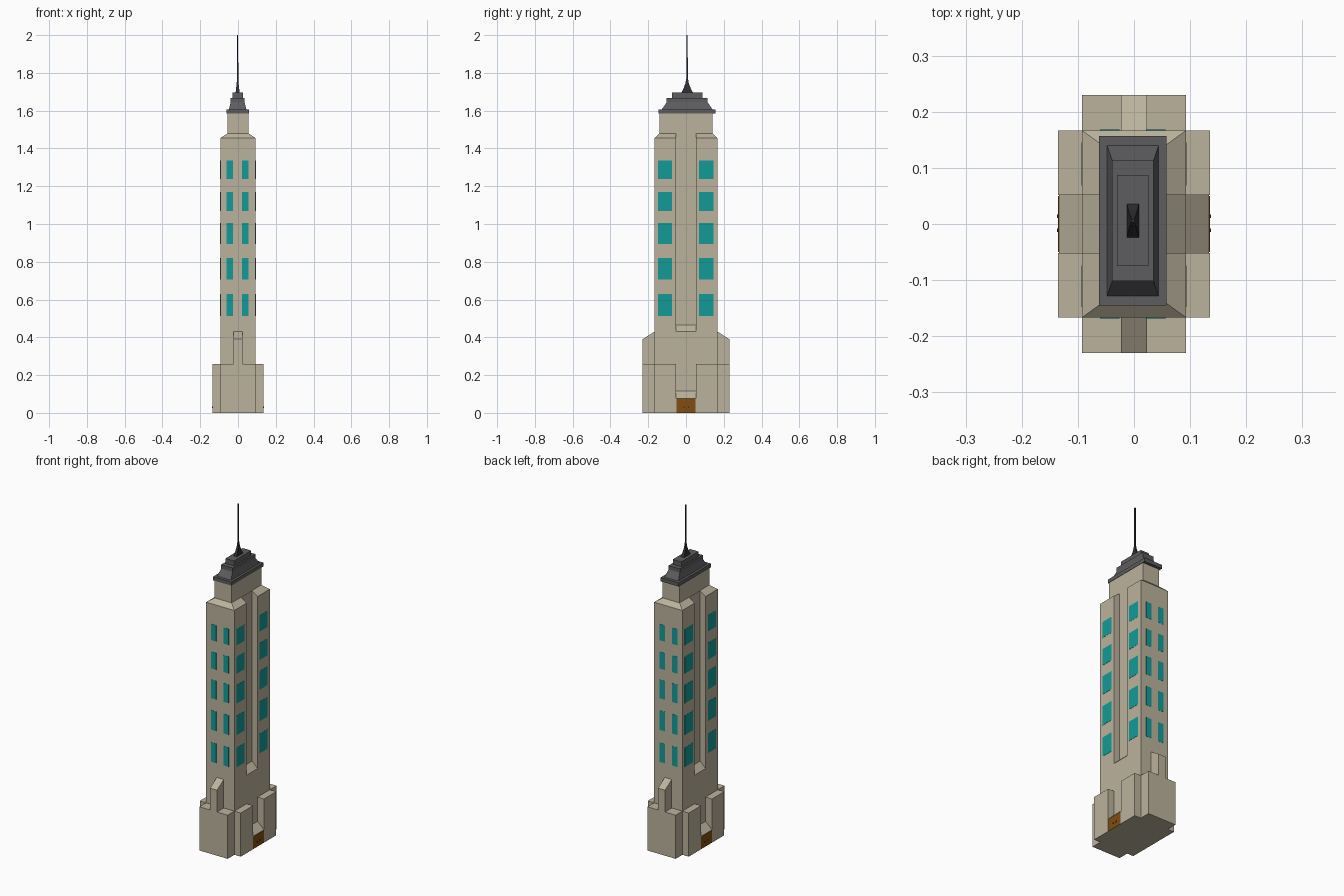
import bpy, bmesh

if "Cube" in bpy.data.objects:
    bpy.data.objects.remove(bpy.data.objects["Cube"])


def mat(name, rgb):
    m = bpy.data.materials.new(name)
    m.diffuse_color = (*rgb, 1)
    m.use_nodes = True
    m.node_tree.nodes["Principled BSDF"].inputs["Base Color"].default_value = m.diffuse_color
    return m


STONE = mat("stone", (0.50, 0.45, 0.34))
SLATE = mat("slate", (0.11, 0.11, 0.115))
GLASS = mat("glass", (0.006, 0.33, 0.31))
WOOD = mat("wood", (0.22, 0.075, 0.005))
DARK = mat("dark_metal", (0.03, 0.03, 0.035))


def finish(bm, name, material):
    bmesh.ops.recalc_face_normals(bm, faces=bm.faces)
    me = bpy.data.meshes.new(name)
    bm.to_mesh(me)
    bm.free()
    ob = bpy.data.objects.new(name, me)
    bpy.context.collection.objects.link(ob)
    if material:
        me.materials.append(material)
    return ob


def loft(bm, rings, cx=0, cy=0):
    """Stack of centred rectangles given as (half x, half y, z)."""
    loops = [[bm.verts.new((cx + sx * hx, cy + sy * hy, z))
              for sx, sy in ((-1, -1), (1, -1), (1, 1), (-1, 1))] for hx, hy, z in rings]
    for a, b in zip(loops, loops[1:]):
        for i in range(4):
            j = (i + 1) % 4
            bm.faces.new((a[i], a[j], b[j], b[i]))
    bm.faces.new(loops[0])
    bm.faces.new(loops[-1])


def prism(bm, profile, lo, hi, axis, sign=1):
    """Profile of (outward, z) points extruded lo..hi across; outward runs along axis."""
    def co(o, t, z):
        return (sign * o, t, z) if axis == 'x' else (t, sign * o, z)
    a = [bm.verts.new(co(o, lo, z)) for o, z in profile]
    b = [bm.verts.new(co(o, hi, z)) for o, z in profile]
    bm.faces.new(a)
    bm.faces.new(b)
    for i in range(len(a)):
        j = (i + 1) % len(a)
        bm.faces.new((a[i], a[j], b[j], b[i]))


def rect(o0, o1, z0, z1):
    return [(o0, z0), (o1, z0), (o1, z1), (o0, z1)]


# tower shaft with chamfered shoulder and neck
bm = bmesh.new()
loft(bm, [(.093, .167, 0), (.093, .167, 1.455), (.056, .14, 1.48), (.056, .14, 1.59)])
tower = finish(bm, "tower", STONE)

# tall recess on both long sides, with a sloped sill
bm = bmesh.new()
for s in (1, -1):
    prism(bm, [(.057, .465), (.129, .395), (.129, 1.53), (.057, 1.53)], -.052, .052, 'x', s)
cutter = finish(bm, "recess_cutter", None)
cutter.hide_render = True
cutter.hide_set(True)
mod = tower.modifiers.new("recess", 'BOOLEAN')
mod.operation = 'DIFFERENCE'
mod.solver = 'EXACT'
mod.object = cutter

# base: end blocks, buttresses, side wings and door porches
for s, side in ((-1, "front"), (1, "back")):
    bm = bmesh.new()
    prism(bm, rect(.167, .23, 0, .26), -.093, .093, 'y', s)
    finish(bm, side + "_base_block", STONE)
    bm = bmesh.new()
    prism(bm, [(.167, .26), (.23, .26), (.23, .39), (.167, .43)], -.023, .023, 'y', s)
    finish(bm, side + "_buttress", STONE)

for s, side in ((-1, "left"), (1, "right")):
    bm = bmesh.new()
    for lo, hi in ((-.167, -.052), (.052, .167)):
        prism(bm, rect(.093, .135, 0, .26), lo, hi, 'x', s)
    finish(bm, side + "_base_wings", STONE)
    bm = bmesh.new()
    prism(bm, [(.093, 0), (.134, 0), (.134, .076), (.093, .116)], -.052, .052, 'x', s)
    finish(bm, side + "_porch", STONE)
    bm = bmesh.new()
    prism(bm, rect(.134, .135, 0, .075), -.05, .05, 'x', s)
    finish(bm, side + "_door", WOOD)
    bm = bmesh.new()
    for y in (-.011, .014):
        prism(bm, rect(.135, .1375, .027, .034), y - .003, y + .003, 'x', s)
    finish(bm, side + "_door_handles", DARK)

# windows, five rows of two on every side
ROWS = [(.514, .63), (.705, .821), (.893, 1.004), (1.07, 1.17), (1.239, 1.335)]
for s, long_side, end in ((-1, "left", "front"), (1, "right", "back")):
    bm = bmesh.new()
    for z0, z1 in ROWS:
        for lo, hi in ((-.061, -.026), (.021, .056)):
            prism(bm, rect(.166, .168, z0, z1), lo, hi, 'y', s)
    finish(bm, end + "_windows", GLASS)
    bm = bmesh.new()
    for z0, z1 in ROWS:
        for lo, hi in ((-.148, -.074), (.069, .145)):
            prism(bm, rect(.092, .094, z0, z1), lo, hi, 'x', s)
    finish(bm, long_side + "_windows", GLASS)

# stepped roof
bm = bmesh.new()
loft(bm, [(.06, .151, 1.585), (.06, .151, 1.607), (.046, .134, 1.607),
          (.037, .108, 1.645), (.037, .108, 1.668), (.028, .081, 1.668),
          (.028, .081, 1.697)], -.002, .006)
finish(bm, "roof", SLATE)

# flared spire and mast
bm = bmesh.new()
loft(bm, [(.0105, .03, 1.697), (.008, .018, 1.72), (.005, .009, 1.745),
          (.0035, .0035, 1.775), (.003, .003, 2.0)], -.002, .006)
finish(bm, "spire", DARK)
